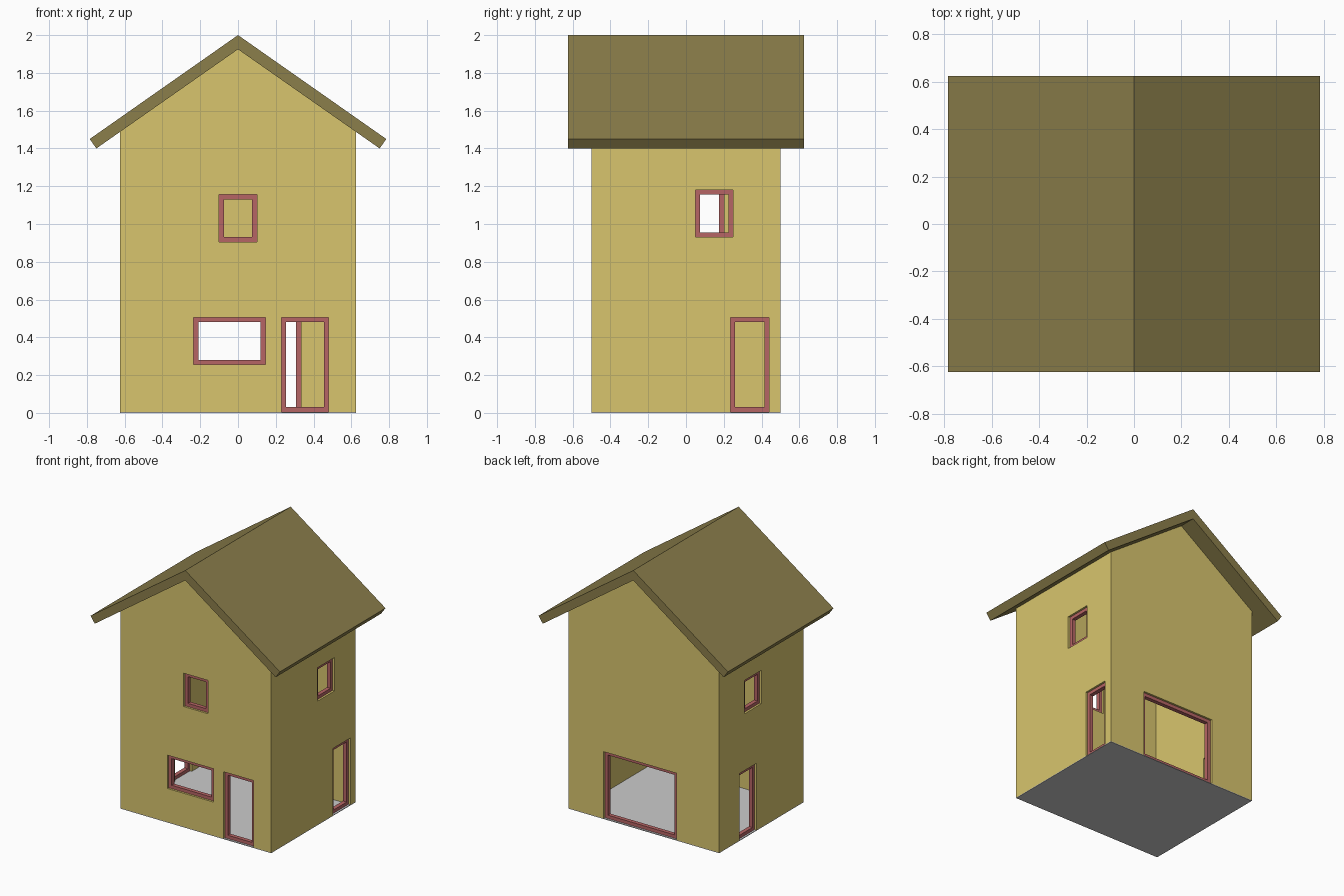
import bpy, bmesh

if "Cube" in bpy.data.objects:
    bpy.data.objects.remove(bpy.data.objects["Cube"])

HX, HY = 0.625, 0.5        # half footprint
WALL = 0.06                # wall thickness
BASE = 0.005               # floor slab thickness
RECESS, DEPTH, RIM = 0.015, 0.03, 0.025   # opening frames


def material(name, rgb):
    m = bpy.data.materials.new(name)
    m.diffuse_color = (*rgb, 1)
    m.use_nodes = True
    m.node_tree.nodes["Principled BSDF"].inputs["Base Color"].default_value = m.diffuse_color
    return m


yellow = material("wall_yellow", (0.69, 0.56, 0.155))
olive = material("roof_olive", (0.26, 0.21, 0.07))
red = material("frame_red", (0.47, 0.13, 0.13))


def finish(bm, name, mat=None):
    bmesh.ops.recalc_face_normals(bm, faces=bm.faces)
    me = bpy.data.meshes.new(name)
    bm.to_mesh(me)
    bm.free()
    ob = bpy.data.objects.new(name, me)
    bpy.context.collection.objects.link(ob)
    if mat:
        me.materials.append(mat)
    return ob


def add_box(bm, p, q):
    """Box between two opposite corners."""
    vs = bmesh.ops.create_cube(bm, size=1)["verts"]
    for v in vs:
        for i in range(3):
            v.co[i] = (p[i] + q[i]) / 2 + v.co[i] * (q[i] - p[i])


def gable_prism(name, profile, half, mat):
    """Extrude an (x, z) profile along y."""
    bm = bmesh.new()
    f = bm.faces.new([bm.verts.new((x, -half, z)) for x, z in profile])
    new = bmesh.ops.extrude_face_region(bm, geom=[f])["geom"]
    for v in new:
        if isinstance(v, bmesh.types.BMVert):
            v.co.y = half
    return finish(bm, name, mat)


def cut(target, cutter):
    cutter.hide_render = True
    mod = target.modifiers.new("cut", "BOOLEAN")
    mod.operation, mod.solver, mod.object = "DIFFERENCE", "EXACT", cutter
    bpy.context.view_layer.objects.active = target
    bpy.ops.object.modifier_apply(modifier=mod.name)
    bpy.data.objects.remove(cutter)


def on_wall(side, u, d, z):
    """Point at u along a wall, d inward from its outer face."""
    return {"front": (u, -HY + d, z), "back": (u, HY - d, z),
            "left": (-HX + d, u, z), "right": (HX - d, u, z)}[side]


def frame(name, side, u0, u1, z0, z1):
    """Rectangular ring set into the wall."""
    bm = bmesh.new()
    loops = []
    for inset, d in ((0, RECESS), (RIM, RECESS),
                     (RIM, RECESS + DEPTH), (0, RECESS + DEPTH)):
        a, b, c, e = u0 + inset, u1 - inset, z0 + inset, z1 - inset
        loops.append([bm.verts.new(on_wall(side, u, d, z))
                      for u, z in ((a, c), (b, c), (b, e), (a, e))])
    for i in range(4):
        p, q = loops[i], loops[(i + 1) % 4]
        for j in range(4):
            k = (j + 1) % 4
            bm.faces.new((p[j], p[k], q[k], q[j]))
    finish(bm, name, red)


# floor slab
bm = bmesh.new()
add_box(bm, (-HX, -HY, 0), (HX, HY, BASE))
finish(bm, "floor")

# roof: one chevron profile, overhanging on all sides
gable_prism("roof", [(0, 2), (0.785, 1.45), (0.75, 1.40), (0, 1.925),
                     (-0.75, 1.40), (-0.785, 1.45)], 0.625, olive)

# walls: gabled block, hollowed out
walls = gable_prism("walls", [(-HX, BASE), (HX, BASE), (HX, 1.4875),
                              (0, 1.925), (-HX, 1.4875)], HY, yellow)
bm = bmesh.new()
add_box(bm, (-HX + WALL, -HY + WALL, -0.5), (HX - WALL, HY - WALL, 2.5))
cut(walls, finish(bm, "cavity_cutter"))

# doors and windows: side, start, end, bottom, top
openings = {
    "front_upper_window_frame": ("front", -0.10, 0.10, 0.905, 1.155),
    "front_lower_window_frame": ("front", -0.235, 0.145, 0.255, 0.505),
    "front_door_frame": ("front", 0.23, 0.48, BASE, 0.505),
    "back_door_frame": ("back", -0.27, 0.333, BASE, 0.505),
    "right_window_frame": ("right", 0.05, 0.25, 0.93, 1.18),
    "right_door_frame": ("right", 0.235, 0.44, BASE, 0.505),
    "left_window_frame": ("left", 0.0, 0.20, 0.93, 1.18),
    "left_door_frame": ("left", 0.06, 0.26, BASE, 0.505),
}
bm = bmesh.new()
for name, (side, u0, u1, z0, z1) in openings.items():
    low = z0 - 0.05 if z0 == BASE else z0     # doors cut down to the slab
    p, q = on_wall(side, u0, -0.03, low), on_wall(side, u1, WALL + 0.03, z1)
    add_box(bm, [min(a, b) for a, b in zip(p, q)],
            [max(a, b) for a, b in zip(p, q)])
    frame(name, side, u0, u1, z0, z1)
cut(walls, finish(bm, "opening_cutter"))
